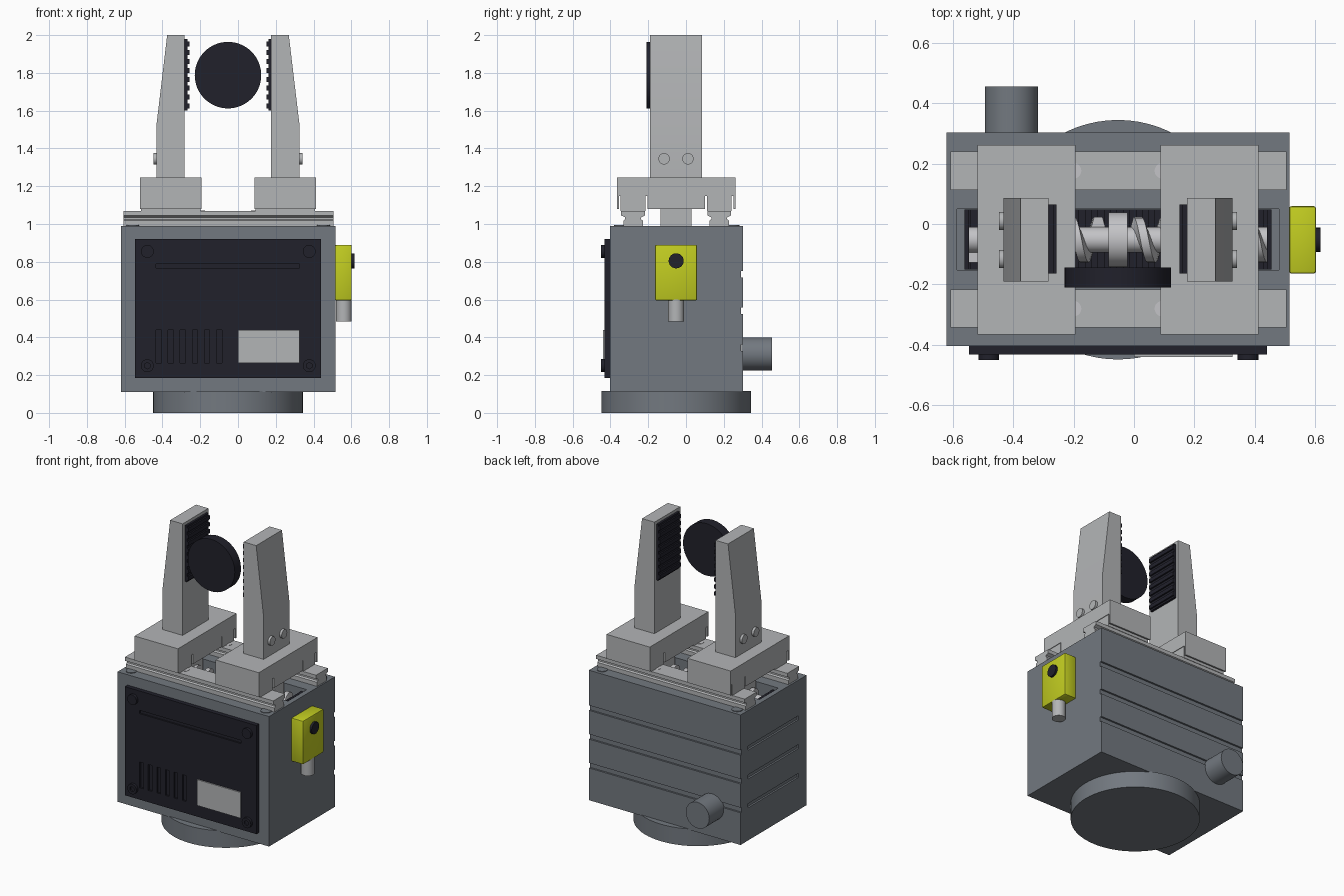
import bpy, bmesh, math
from mathutils import Matrix, Vector

cube = bpy.data.objects.get("Cube")
if cube:
    bpy.data.objects.remove(cube, do_unlink=True)

CX, CY = -0.053, -0.052          # centre line of the gripper
MADE = []


def material(name, rgb):
    m = bpy.data.materials.new(name)
    m.use_nodes = True
    m.diffuse_color = (*rgb, 1)
    m.node_tree.nodes["Principled BSDF"].inputs["Base Color"].default_value = (*rgb, 1)
    return m


BODY = material("slate grey", (0.17, 0.19, 0.215))
LIGHT = material("light grey", (0.45, 0.46, 0.47))
STEEL = material("bright steel", (0.55, 0.55, 0.57))
DARK = material("near black", (0.015, 0.015, 0.024))
YELLOW = material("sensor yellow", (0.54, 0.61, 0.015))


def finish(name, bm, mat):
    bmesh.ops.recalc_face_normals(bm, faces=bm.faces)
    me = bpy.data.meshes.new(name)
    bm.to_mesh(me)
    bm.free()
    me.materials.append(mat)
    ob = bpy.data.objects.new(name, me)
    bpy.context.collection.objects.link(ob)
    MADE.append(ob)
    return ob


def box(name, x, y, z, mat, bevel=0):
    bm = bmesh.new()
    bmesh.ops.create_cube(bm, size=1)
    lo, hi = Vector((min(x), min(y), min(z))), Vector((max(x), max(y), max(z)))
    for v in bm.verts:
        v.co = (lo + hi) / 2 + Matrix.Diagonal(hi - lo) @ v.co
    if bevel:
        bmesh.ops.bevel(bm, geom=bm.edges[:], offset=bevel, segments=2, affect='EDGES', profile=0.5)
    return finish(name, bm, mat)


def cyl(name, start, axis, length, r, mat, sides=40):
    bm = bmesh.new()
    bmesh.ops.create_cone(bm, cap_ends=True, segments=sides, radius1=r, radius2=r, depth=length)
    d = Vector([float(axis == a) for a in "xyz"])
    rot = d.to_track_quat('Z', 'Y').to_matrix().to_4x4()
    bm.transform(Matrix.Translation(Vector(start) + d * length / 2) @ rot)
    return finish(name, bm, mat)


def prism(name, points, axis, start, end, mat):
    """Extrude a closed profile; axis x takes (y, z) points, axis y takes (x, z)."""
    bm = bmesh.new()
    place = (lambda a, b: (start, a, b)) if axis == "x" else (lambda a, b: (a, start, b))
    face = bm.faces.new([bm.verts.new(place(*p)) for p in points])
    out = bmesh.ops.extrude_face_region(bm, geom=[face])["geom"]
    step = (end - start, 0, 0) if axis == "x" else (0, end - start, 0)
    bmesh.ops.translate(bm, vec=step, verts=[g for g in out if isinstance(g, bmesh.types.BMVert)])
    return finish(name, bm, mat)


def cut(ob, cutter):
    cutter.hide_render = True
    mod = ob.modifiers.new("cut", 'BOOLEAN')
    mod.operation, mod.solver, mod.object = 'DIFFERENCE', 'EXACT', cutter
    bpy.context.view_layer.objects.active = ob
    bpy.ops.object.modifier_apply(modifier=mod.name)
    MADE.remove(cutter)
    bpy.data.objects.remove(cutter, do_unlink=True)


# Housing with screw trough, rear grooves and side slots
X0, X1, Y0, Y1 = -0.62, 0.515, -0.403, 0.302
housing = box("housing", (X0, X1), (Y0, Y1), (0.11, 0.99), BODY)
cut(housing, box("cutter", (-0.585, 0.48), (-0.152, 0.05), (0.78, 1.1), BODY))
for z in (0.345, 0.54, 0.735):
    cut(housing, box("cutter", (X0 - 0.1, X1 + 0.1), (Y1 - 0.012, 0.4), (z - 0.017, z + 0.017), BODY))
    cut(housing, box("cutter", (X0 - 0.1, X0 + 0.012), (-0.32, 0.22), (z - 0.014, z + 0.014), BODY))
for x in (-0.557, 0.453):
    for y in (-0.346, 0.248):
        cyl("housing_screw", (x, y, 0.97), "z", 0.024, 0.034, BODY, 24)

# Round mounting flange with bore and bolts
flange = cyl("mounting_flange", (CX, CY, 0), "z", 0.115, 0.396, BODY, 72)
cut(flange, cyl("cutter", (CX, CY, -0.1), "z", 0.16, 0.122, BODY))
for i in range(6):
    a = math.radians(30 + 60 * i)
    spot = (CX + 0.314 * math.cos(a), CY + 0.314 * math.sin(a))
    cut(flange, cyl("cutter", (*spot, -0.1), "z", 0.12, 0.026, BODY, 20))
    cyl("flange_bolt", (*spot, 0.008), "z", 0.02, 0.026, LIGHT, 20)

# Rear cable port
port = cyl("rear_port", (-0.405, 0.295, 0.312), "y", 0.16, 0.088, BODY)
cut(port, cyl("cutter", (-0.405, 0.37, 0.312), "y", 0.2, 0.062, BODY))

# Front cover with groove, vents, label plate and socket screws
cover = box("front_cover", (-0.545, 0.44), (-0.432, Y0), (0.185, 0.92), DARK)
cut(cover, box("cutter", (-0.435, 0.325), (-0.5, -0.422), (0.767, 0.789), DARK))
for i in range(6):
    x = -0.42 + 0.064 * i
    cut(cover, box("cutter", (x - 0.014, x + 0.014), (-0.5, -0.42), (0.265, 0.44), DARK))
box("label_plate", (0, 0.325), (-0.44, -0.431), (0.265, 0.44), LIGHT)
for x in (-0.48, 0.377):
    for z in (0.25, 0.855):
        screw = cyl("cover_screw", (x, -0.45, z), "y", 0.03, 0.034, DARK, 28)
        cut(screw, cyl("cutter", (x, -0.5, z), "y", 0.06, 0.017, DARK, 6))

# Side sensor with button and cable gland
box("sensor", (X1 - 0.002, 0.602), (-0.164, 0.059), (0.595, 0.89), YELLOW, 0.008)
cyl("sensor_button", (0.595, CY, 0.805), "x", 0.021, 0.04, DARK, 24)
cyl("sensor_gland", (0.56, CY, 0.485), "z", 0.115, 0.042, LIGHT)

# Dark bellows at the bottom of the trough
box("trough_liner", (-0.56, 0.455), (-0.15, 0.048), (0.775, 0.79), DARK)
for i in range(24):
    x = -0.54 + 0.042 * i
    box("bellows_rib", (x, x + 0.022), (-0.15, 0.048), (0.785, 0.81), DARK)
for x in (-0.56, 0.44):
    box("end_seal", (x, x + 0.015), (-0.15, 0.048), (0.785, 0.97), DARK)

# Lead screw with opposite-handed threads
SZ = 0.915
cyl("lead_screw", (-0.56, CY, SZ), "x", 1.012, 0.042, STEEL)
cyl("screw_collar", (CX - 0.032, CY, SZ), "x", 0.064, 0.09, STEEL)
for s, side in ((-1, "right"), (1, "left")):
    bm = bmesh.new()
    turns, steps, rows = 4.5, 20, []
    for i in range(int(turns * steps) + 1):
        a = s * math.tau * i / steps
        x = 0.065 + 0.092 * i / steps
        rows.append([bm.verts.new((CX + s * (x + w), CY + r * math.cos(a), SZ + r * math.sin(a)))
                     for w, r in ((-0.024, 0.038), (-0.014, 0.075), (0.014, 0.075), (0.024, 0.038))])
    for p, q in zip(rows, rows[1:]):
        for k in range(4):
            bm.faces.new((p[k], p[k - 1], q[k - 1], q[k]))
    bm.faces.new(rows[0])
    bm.faces.new(rows[-1])
    finish(side + "_screw_thread", bm, STEEL)

# Linear rails
RAILS = (CY - 0.228, CY + 0.228)
half = [(0.052, 0.988), (0.052, 1.018), (0.042, 1.025), (0.042, 1.035), (0.063, 1.045), (0.063, 1.07)]
for y in RAILS:
    points = [(y + w, z) for w, z in half] + [(y - w, z) for w, z in reversed(half)]
    prism("rail", points, "x", -0.607, 0.505, LIGHT)
    for x in (-0.2, 0.094):
        cyl("rail_bolt", (x, y, 1.06), "z", 0.012, 0.026, STEEL, 20)

# Two mirrored jaws: carriage, bearing blocks, screw nut, finger, pad and bolts
for s, side in ((-1, "right"), (1, "left")):
    def mx(*ds):
        return [CX + s * d for d in ds]
    carriage = box(side + "_carriage", mx(0.141, 0.465), (-0.366, 0.262), (1.08, 1.245), LIGHT)
    for y in RAILS:
        cut(carriage, box("cutter", mx(0, 0.6), (y - 0.075, y + 0.075), (1, 1.148), LIGHT))
        box(side + "_bearing_block", mx(0.145, 0.461), (y - 0.066, y + 0.066), (1.068, 1.15), LIGHT)
    box(side + "_screw_nut", mx(0.229, 0.378), (CY - 0.082, CY + 0.082), (0.84, 1.09), LIGHT)
    profile = [(0.229, 1.24), (0.378, 1.24), (0.378, 1.53), (0.322, 2.0), (0.229, 2.0)]
    prism(side + "_finger", [(CX + s * d, z) for d, z in profile], "y", -0.19, 0.086, LIGHT)
    box(side + "_grip_pad", mx(0.214, 0.23), (-0.163, 0.065), (1.6, 1.98), DARK)
    for i in range(8):
        z = 1.612 + 0.047 * i
        box(side + "_grip_rib", mx(0.204, 0.216), (-0.163, 0.065), (z, z + 0.026), DARK)
    for y in (CY - 0.064, CY + 0.062):
        start = CX + (0.37 if s > 0 else -0.394)
        cyl(side + "_finger_bolt", (start, y, 1.345), "x", 0.024, 0.03, LIGHT, 28)

# Ring held between the fingers
ring = cyl("held_ring", (CX, -0.21, 1.788), "y", 0.066, 0.176, DARK, 64)
cut(ring, cyl("cutter", (CX, -0.4, 1.788), "y", 0.5, 0.064, DARK, 40))

# Smooth round parts, keep edges sharp
bpy.ops.object.select_all(action='DESELECT')
for ob in MADE:
    ob.select_set(True)
bpy.context.view_layer.objects.active = MADE[0]
bpy.ops.object.shade_smooth_by_angle(angle=math.radians(30))
